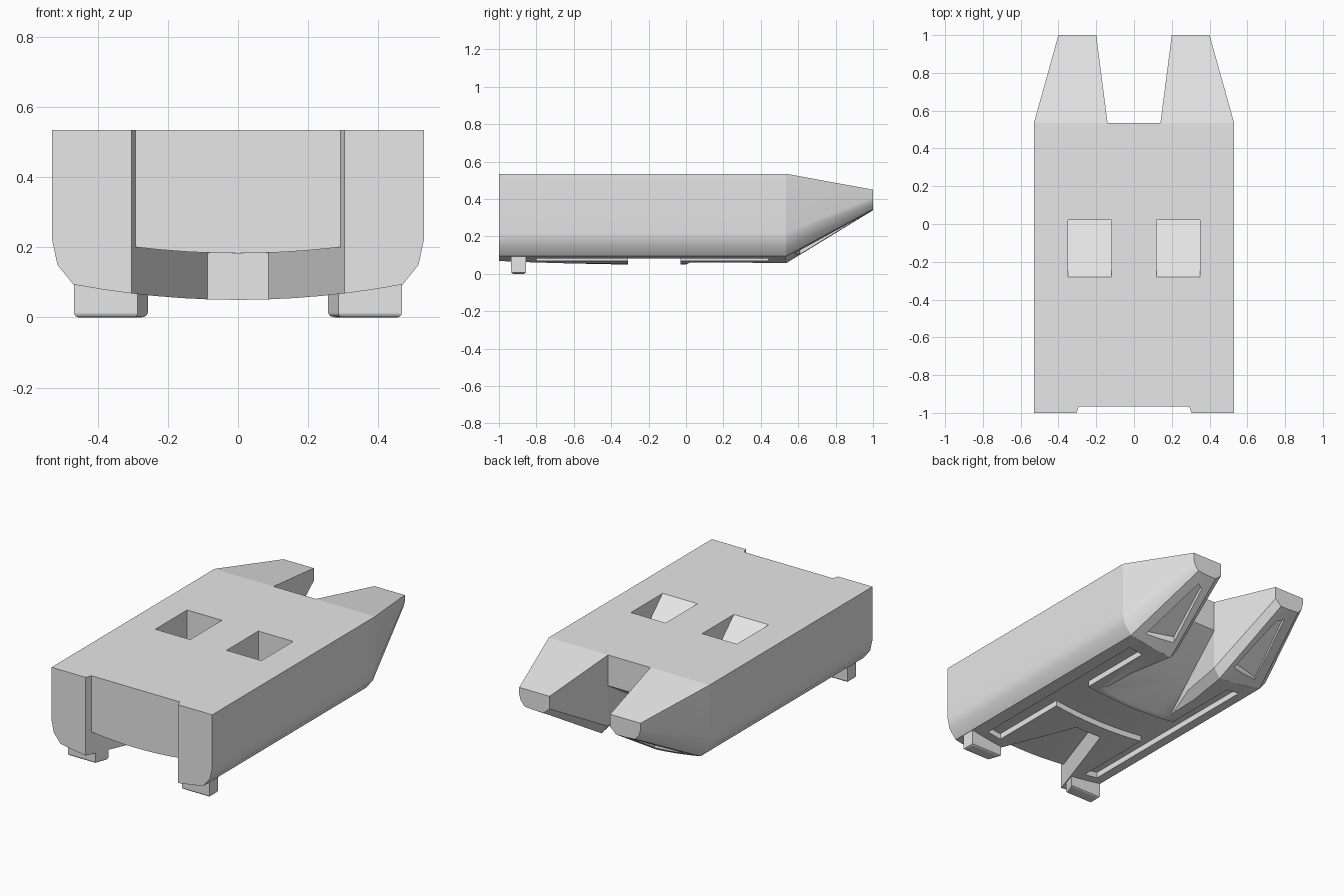
import bpy, bmesh, math

cube = bpy.data.objects.get("Cube")
if cube:
    bpy.data.objects.remove(cube)

grey = bpy.data.materials.new("plain_grey")
grey.use_nodes = True
grey.diffuse_color = (0.8, 0.8, 0.8, 1)
grey.node_tree.nodes["Principled BSDF"].inputs["Base Color"].default_value = (0.8, 0.8, 0.8, 1)


def loft(name, sections):
    """Closed solid through rings of equal point count."""
    bm = bmesh.new()
    rings = [[bm.verts.new(p) for p in s] for s in sections]
    n = len(rings[0])
    for a, b in zip(rings, rings[1:]):
        for i in range(n):
            j = (i + 1) % n
            bm.faces.new((a[i], a[j], b[j], b[i]))
    bm.faces.new(rings[0])
    bm.faces.new(rings[-1])
    bmesh.ops.recalc_face_normals(bm, faces=bm.faces)
    mesh = bpy.data.meshes.new(name)
    bm.to_mesh(mesh)
    bm.free()
    mesh.materials.append(grey)
    ob = bpy.data.objects.new(name, mesh)
    bpy.context.collection.objects.link(ob)
    return ob


def select(ob):
    bpy.ops.object.select_all(action='DESELECT')
    ob.select_set(True)
    bpy.context.view_layer.objects.active = ob


def cut(ob, cutter):
    mod = ob.modifiers.new("cut", 'BOOLEAN')
    mod.operation = 'DIFFERENCE'
    mod.solver = 'EXACT'
    mod.object = cutter
    cutter.hide_render = True
    select(ob)
    bpy.ops.object.modifier_apply(modifier=mod.name)
    bpy.data.objects.remove(cutter)


def smooth(ob):
    select(ob)
    bpy.ops.object.shade_smooth_by_angle(angle=math.radians(30))
    mod = ob.modifiers.new("weighted", 'WEIGHTED_NORMAL')
    mod.keep_sharp = True


def arc(x):
    """Height of the curved bottom."""
    return 0.05 + 0.2 * x * x


def belly_cutter(name, rows, depth, cols=12):
    """Cutter under the hull whose roof follows the bottom curve; rows are (y, x0, x1)."""
    sections = []
    for y, x0, x1 in rows:
        xs = [x0 + (x1 - x0) * i / cols for i in range(cols + 1)]
        sections.append([(x, y, arc(x) + depth) for x in xs] + [(x1, y, -0.1), (x0, y, -0.1)])
    return loft(name, sections)


# Main hull
side = [(0.53, 0.535), (0.53, 0.22), (0.515, 0.15), (0.47, arc(0.47))]
belly = [(x / 100, arc(x / 100)) for x in range(40, -41, -8)]
profile = side + belly + [(-x, z) for x, z in reversed(side)]
hull = loft("hull", [[(x, y, z) for x, z in profile] for y in (-1, 0.535)])

# Shallow front notch, full height
hull_notch = [[(s * w, y, z) for s, w, y in
               ((-1, 0.308, -1.01), (1, 0.308, -1.01), (1, 0.292, -0.965), (-1, 0.292, -0.965))]
              for z in (-0.1, 0.7)]
cut(hull, loft("notch_cutter", hull_notch))

# Tapered recess under the front
cut(hull, belly_cutter("front_recess_cutter",
                       [(-1.01, -0.308, 0.308), (-0.4, -0.087, 0.087)], 0.133))

# Underside grooves: two rails and a cross band
for s in (-1, 1):
    cut(hull, belly_cutter("rail_cutter", [(y, s * 0.31, s * 0.40) for y in (-0.8, 0.44)], 0.035))
cut(hull, belly_cutter("band_cutter", [(y, -0.35, 0.35) for y in (-0.31, -0.03)], 0.035))

# Rear tunnel rising to the gap between the prongs
tunnel = []
for y, w, roof, fold in ((0.0, 0.25, 0.05, 0.045), (0.25, 0.19, 0.175, 0.11), (0.545, 0.139, 0.358, 0.11)):
    half = [(w, roof), (w, fold), (w + 0.08, fold - 0.1)]
    tunnel.append([(x, y, z) for x, z in half] + [(-x, y, z) for x, z in reversed(half)])
cut(hull, loft("tunnel_cutter", tunnel))

# Sloped pockets in the deck
pocket = [(-0.28, 0.6), (0.02, 0.6), (0.02, 0.25), (-0.28, 0.535)]
for s in (-1, 1):
    cut(hull, loft("pocket_cutter", [[(s * x, y, z) for y, z in pocket] for x in (0.12, 0.35)]))
smooth(hull)

# Rear prongs with inset panels below, and feet
root = [(0.14, 0.535)] + side + [(0.3, arc(0.3)), (0.18, arc(0.18)), (0.14, 0.11)]
tip = [(0.2, 0.45), (0.4, 0.45), (0.4, 0.41), (0.39, 0.375), (0.365, 0.345),
       (0.3, 0.34), (0.24, 0.34), (0.2, 0.375)]
panel = [(0.4, 0.58), (0.22, 0.61), (0.275, 0.92), (0.315, 0.94)]
foot = [(0.468, -0.935), (0.286, -0.935), (0.257, -0.855), (0.468, -0.855)]
for s, label in ((-1, "right"), (1, "left")):
    prong = loft(label + "_prong", [[(s * x, y, z) for x, z in ring]
                                    for y, ring in ((0.535, root), (1.0, tip))])
    cut(prong, loft("panel_cutter", [[(s * x, y, 0.07 + 0.58 * (y - 0.535) + d) for x, y in panel]
                                     for d in (-0.08, 0.03)]))
    smooth(prong)

    pad = loft(label + "_foot", [[(s * x, y, z) for x, y in foot] for z in (0.0, 0.12)])
    bm = bmesh.new()
    bm.from_mesh(pad.data)
    low = [e for e in bm.edges if all(v.co.z < 0.01 for v in e.verts)]
    bmesh.ops.bevel(bm, geom=low, offset=0.014, segments=3, affect='EDGES', profile=0.5)
    bm.to_mesh(pad.data)
    bm.free()
    smooth(pad)
